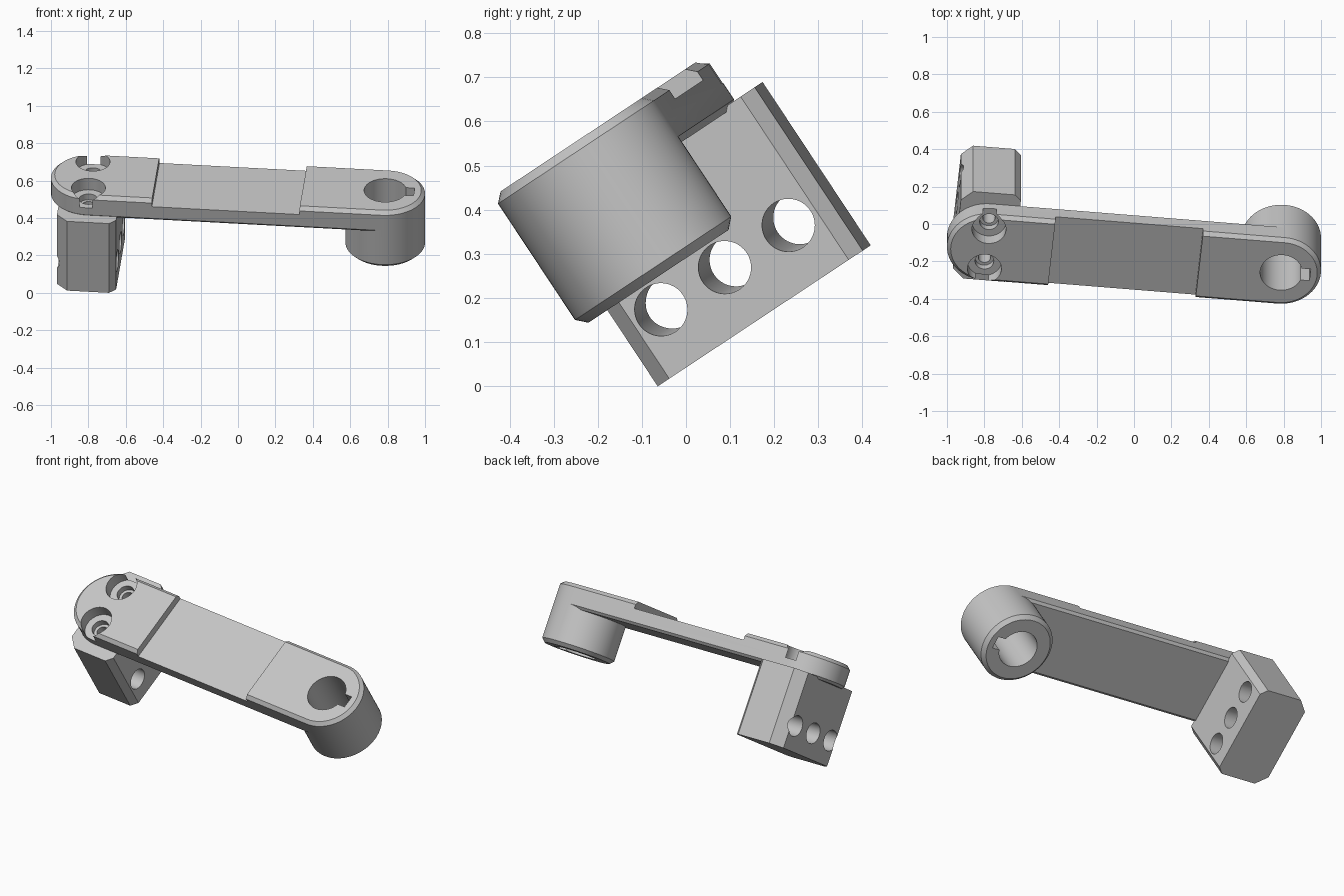
import bpy, bmesh, math
from mathutils import Matrix

if "Cube" in bpy.data.objects:
    bpy.data.objects.remove(bpy.data.objects["Cube"])

R = 0.2125            # end radius of the arm
LEN = 1.582           # distance between end centres
SEG = 32              # segments per half round
FRAME = (Matrix.Rotation(math.radians(33.5), 4, 'X')
         @ Matrix.Translation((-0.7875, 0.237, 0))
         @ Matrix.Rotation(math.radians(-5.5), 4, 'Z'))

steel = bpy.data.materials.new("light_grey_metal")
steel.diffuse_color = (0.56, 0.56, 0.56, 1)
steel.use_nodes = True
steel.node_tree.nodes["Principled BSDF"].inputs["Base Color"].default_value = steel.diffuse_color


def loft(name, layers):
    """Solid through (outline, height) layers with equal point counts."""
    bm = bmesh.new()
    rings = [[bm.verts.new((x, y, z)) for x, y in pts] for pts, z in layers]
    bm.faces.new(rings[0][::-1])
    bm.faces.new(rings[-1])
    for lo, hi in zip(rings, rings[1:]):
        for i in range(len(lo)):
            j = (i + 1) % len(lo)
            bm.faces.new((lo[i], lo[j], hi[j], hi[i]))
    bmesh.ops.recalc_face_normals(bm, faces=bm.faces)
    me = bpy.data.meshes.new(name)
    bm.to_mesh(me)
    bm.free()
    me.materials.append(steel)
    ob = bpy.data.objects.new(name, me)
    bpy.context.collection.objects.link(ob)
    return ob


def arc(cx, cy, r, a0, a1, n=SEG):
    return [(cx + r * math.cos(math.radians(a0 + (a1 - a0) * i / n)),
             cy + r * math.sin(math.radians(a0 + (a1 - a0) * i / n))) for i in range(n + 1)]


def circle(cx, cy, r):
    return arc(cx, cy, r, -90, 270, 2 * SEG)[:-1]


def stadium(r):
    return arc(LEN, 0, r, -90, 90) + arc(0, 0, r, 90, 270)


def left_pad(r):
    return arc(0, 0, r, 90, 270) + [(0.349, -r), (0.349, r)]


def right_pad(r):
    return arc(LEN, 0, r, -90, 90) + [(1.142, r), (1.142, -r)]


def boolean(target, tool, op):
    mod = target.modifiers.new(op.lower(), 'BOOLEAN')
    mod.operation, mod.solver, mod.object = op, 'EXACT', tool
    bpy.context.view_layer.objects.active = target
    bpy.ops.object.modifier_apply(modifier=mod.name)


# Arm with chamfered underside, raised end pads and hub
arm = loft("arm", [(stadium(R - 0.015), 0.467), (stadium(R), 0.482), (stadium(R), 0.557)])
parts = [loft("pad", [(f(R), 0.557), (f(R), 0.58), (f(R - 0.02), 0.60)])
         for f in (left_pad, right_pad)]
parts.append(loft("hub", [(circle(LEN, 0, R - 0.022), 0.242), (circle(LEN, 0, R), 0.264),
                          (circle(LEN, 0, R), 0.52)]))
for part in parts:
    boolean(arm, part, 'UNION')
    bpy.data.objects.remove(part)

# Mounting block with chamfered corners
W, D, A, B = 0.16, 0.28, 0.06, 0.035
outline = [(-W + A, -D), (W - B, -D), (W, -D + B), (W, D - B),
           (W - B, D), (-W + A, D), (-W, D - A), (-W, -D + A)]
block = loft("mounting_block", [(outline, 0.035), (outline, 0.479)])

# Shaft bore and keyway
cutters = [(arm, loft("bore_cutter", [(circle(LEN, 0, 0.113), 0.1), (circle(LEN, 0, 0.113), 0.8)]))]
key = [(LEN, -0.037), (LEN + 0.155, -0.037), (LEN + 0.155, 0.037), (LEN, 0.037)]
cutters.append((arm, loft("keyway_cutter", [(key, 0.1), (key, 0.8)])))

# Counterbored bolt holes continuing into the block
for q in (-0.127, 0.127):
    for r, lo in ((0.091, 0.527), (0.05, 0.49), (0.033, 0.33)):
        tool = loft("bolt_cutter", [(circle(0, q, r), lo), (circle(0, q, r), 0.8)])
        cutters.append((arm, tool))
        if lo < 0.479:
            cutters.append((block, tool))

# Three cross holes through the block
for q in (-0.174, 0, 0.174):
    tool = loft("cross_cutter", [(circle(0, 0, 0.06), -0.4), (circle(0, 0, 0.06), 0.4)])
    tool.data.transform(Matrix.Translation((0, q, 0.176)) @ Matrix.Rotation(math.pi / 2, 4, 'Y'))
    cutters.append((block, tool))

for target, tool in cutters:
    boolean(target, tool, 'DIFFERENCE')
for tool in {t for _, t in cutters}:
    bpy.data.objects.remove(tool)

# Tilt into place and shade
for ob in (arm, block):
    ob.data.transform(FRAME)
    bpy.ops.object.select_all(action='DESELECT')
    ob.select_set(True)
    bpy.context.view_layer.objects.active = ob
    bpy.ops.object.shade_smooth_by_angle(angle=math.radians(25))
